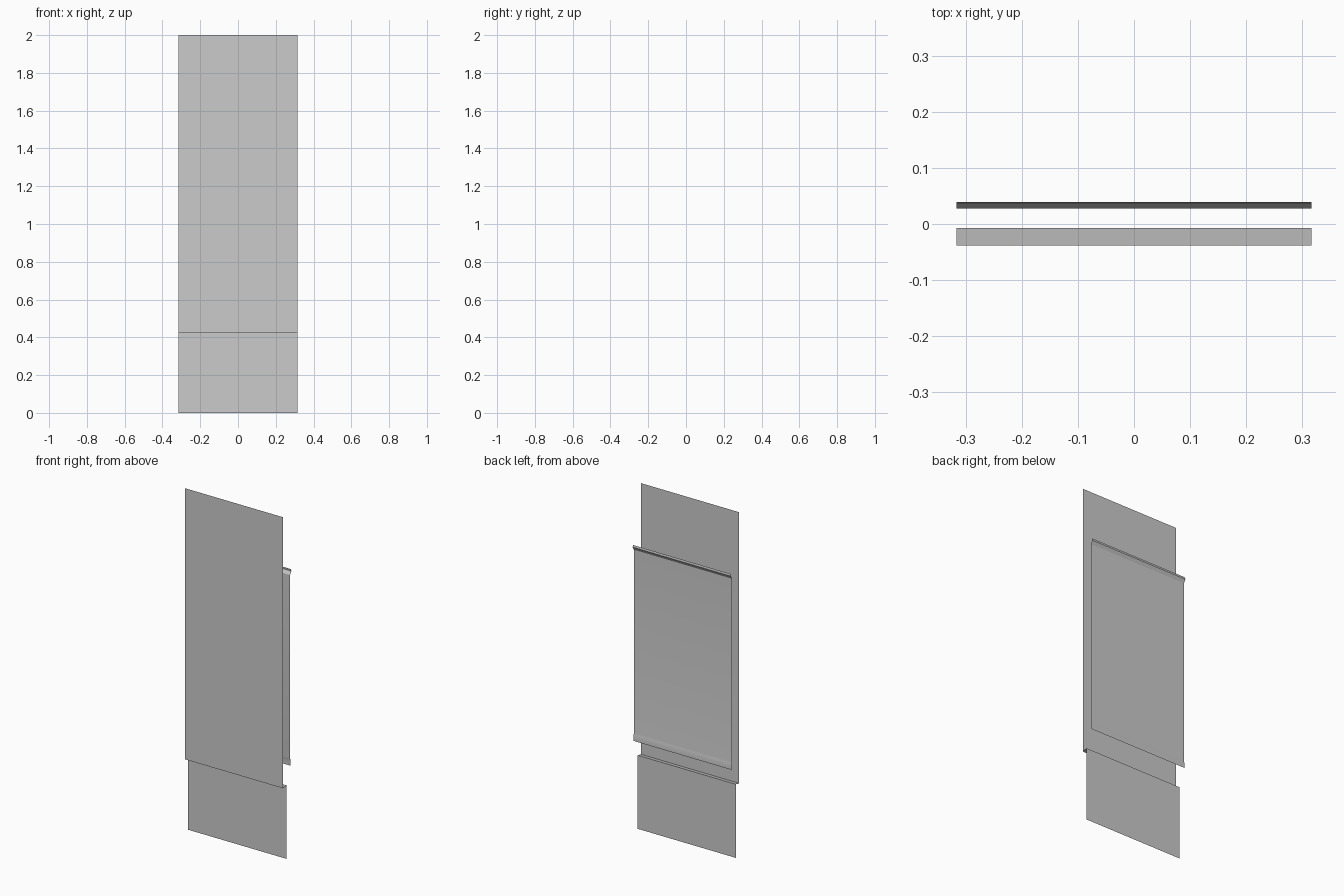
import bpy
import math

if "Cube" in bpy.data.objects:
    bpy.data.objects.remove(bpy.data.objects["Cube"])

HALF_WIDTH = 0.316


def sheet(name, profile):
    """Sweep an open (y, z) profile along x as a thin, single-skin sheet."""
    verts = [(x, y, z) for y, z in profile for x in (-HALF_WIDTH, HALF_WIDTH)]
    faces = [(2 * i, 2 * i + 1, 2 * i + 3, 2 * i + 2)
             for i in range(len(profile) - 1)]
    mesh = bpy.data.meshes.new(name)
    mesh.from_pydata(verts, [], faces)
    obj = bpy.data.objects.new(name, mesh)
    bpy.context.collection.objects.link(obj)
    bpy.context.view_layer.objects.active = obj
    obj.select_set(True)
    bpy.ops.object.shade_smooth_by_angle(angle=math.radians(20))
    obj.select_set(False)
    return obj


# Front cladding: recessed lower part, ledge, then the tall face
sheet("front_panel", [(-0.007, 0.0), (-0.007, 0.428),
                      (-0.038, 0.422), (-0.038, 2.0)])

# Rear panel: stepped bottom edge and a small lip flaring back at the top
sheet("back_panel", [(0.032, 0.527), (0.032, 0.55), (0.030, 0.562),
                     (0.028, 0.575), (0.028, 1.638),
                     (0.039, 1.657), (0.037, 1.669)])
